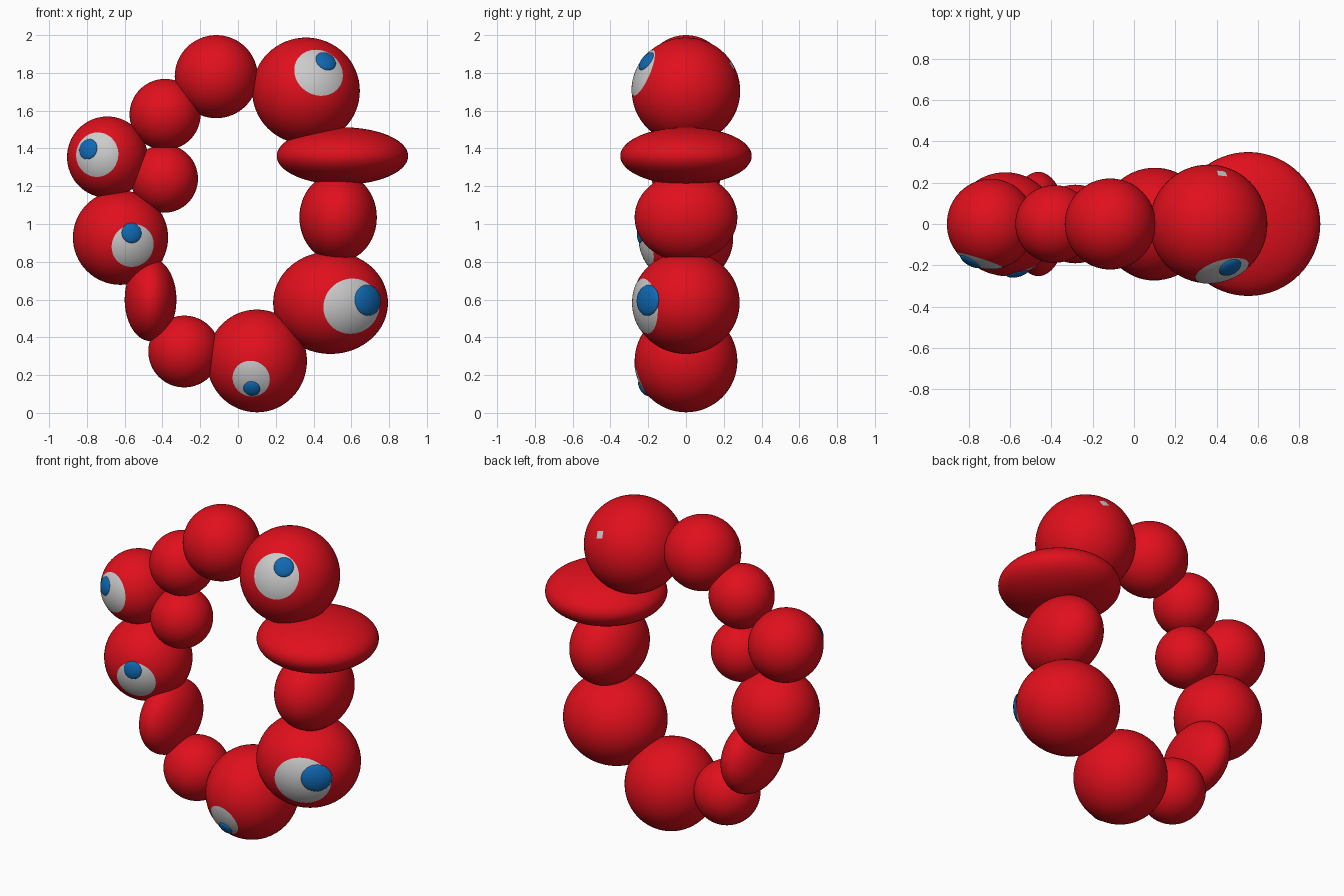
import bpy, bmesh, math
from mathutils import Vector

if "Cube" in bpy.data.objects:
    bpy.data.objects.remove(bpy.data.objects["Cube"])


def material(name, rgb):
    m = bpy.data.materials.new(name)
    m.diffuse_color = (*rgb, 1)
    m.use_nodes = True
    m.node_tree.nodes["Principled BSDF"].inputs["Base Color"].default_value = m.diffuse_color
    return m


RED = material("red", (0.75, 0.005, 0.012))
BLUE = material("blue", (0.005, 0.14, 0.45))
GREY = material("pale_grey", (0.55, 0.55, 0.55))


def ball(name, x, z, rx, ry, rz):
    bpy.ops.mesh.primitive_uv_sphere_add(segments=64, ring_count=32, location=(x, 0, z))
    ob = bpy.context.object
    ob.name = name
    ob.scale = (rx, ry, rz)
    bpy.ops.object.transform_apply(location=False, rotation=False, scale=True)
    bpy.ops.object.shade_smooth()
    ob.data.materials.append(RED)


def cap(name, centre, radii, d, alpha, base, lift, mat, segs=40, rings=10):
    """Domed round patch lying on an ellipsoid, around unit direction d."""
    d = d.normalized()
    u = d.cross(Vector((0, 0, 1))).normalized()
    v = u.cross(d)
    bm = bmesh.new()

    def point(t, a):
        ang = alpha * t
        p = d * math.cos(ang) + (u * math.cos(a) + v * math.sin(a)) * math.sin(ang)
        p *= base + lift * math.sqrt(max(0, 1 - t * t))
        return bm.verts.new([c * r for c, r in zip(p, radii)])

    tip = point(0, 0)
    prev = None
    for i in range(1, rings + 1):
        t = math.sin(math.pi / 2 * i / rings)
        ring = [point(t, 2 * math.pi * (k + 0.3) / segs) for k in range(segs)]
        for k in range(segs):
            n = (k + 1) % segs
            if prev:
                bm.faces.new((prev[k], ring[k], ring[n], prev[n]))
            else:
                bm.faces.new((tip, ring[k], ring[n]))
        prev = ring
    for f in bm.faces:
        f.smooth = True
    bmesh.ops.recalc_face_normals(bm, faces=bm.faces)
    if sum(f.normal.dot(d) for f in bm.faces) < 0:
        bmesh.ops.reverse_faces(bm, faces=bm.faces)
    me = bpy.data.meshes.new(name)
    bm.to_mesh(me)
    bm.free()
    me.materials.append(mat)
    ob = bpy.data.objects.new(name, me)
    ob.location = centre
    bpy.context.collection.objects.link(ob)


def front_spot(name, b, dx, dz, r, base, lift, mat):
    """Patch facing the front, its outline centred dx, dz from the ball centre."""
    x, z, rx, ry, rz = b
    alpha = math.asin(r / ((rx + rz) / 2))
    k = math.cos(alpha)
    nx, nz = dx / rx / k, dz / rz / k
    d = Vector((nx, -math.sqrt(max(0.01, 1 - nx * nx - nz * nz)), nz))
    cap(name, (x, 0, z), (rx, ry, rz), d, alpha, base, lift, mat)


# ring of balls: x, z, and radii
BALLS = {
    "top_ball": (-0.115, 1.78, 0.22, 0.22, 0.22),
    "upper_right_ball": (0.36, 1.705, 0.285, 0.287, 0.282),
    "flat_disc": (0.553, 1.36, 0.348, 0.348, 0.152),
    "right_ball": (0.53, 1.035, 0.205, 0.272, 0.235),
    "lower_right_ball": (0.49, 0.583, 0.304, 0.284, 0.271),
    "bottom_ball": (0.10, 0.275, 0.265, 0.272, 0.272),
    "lower_left_small_ball": (-0.285, 0.325, 0.19, 0.19, 0.19),
    "upright_disc": (-0.463, 0.6, 0.137, 0.252, 0.22),
    "left_ball": (-0.622, 0.928, 0.252, 0.25, 0.25),
    "upper_left_ball": (-0.692, 1.354, 0.213, 0.218, 0.215),
    "inner_left_ball": (-0.39, 1.24, 0.178, 0.18, 0.18),
    "upper_left_small_ball": (-0.386, 1.58, 0.188, 0.188, 0.188),
}
for name, b in BALLS.items():
    ball(name, *b)

# eyes: white dx, dz, radius, then pupil dx, dz, radius
EYES = {
    "upper_right_ball": (0.066, 0.095, 0.132, 0.104, 0.155, 0.056),
    "lower_right_ball": (0.11, -0.018, 0.155, 0.195, 0.013, 0.086),
    "bottom_ball": (-0.03, -0.093, 0.1, -0.027, -0.145, 0.044),
    "left_ball": (0.064, -0.042, 0.115, 0.058, 0.024, 0.053),
    "upper_left_ball": (-0.053, 0.013, 0.117, -0.10, 0.042, 0.054),
}
for name, e in EYES.items():
    front_spot(name + "_eye_white", BALLS[name], *e[:3], 1.006, 0, GREY)
    front_spot(name + "_pupil", BALLS[name], *e[3:], 1.007, 0.05, BLUE)

# small pale patch on the back of the upper right ball
cap("back_patch", (0.36, 0, 1.705), (0.285, 0.287, 0.282),
    Vector((0.065, 0.24, 0.135)), 0.11, 1.01, 0, GREY, segs=4, rings=1)
